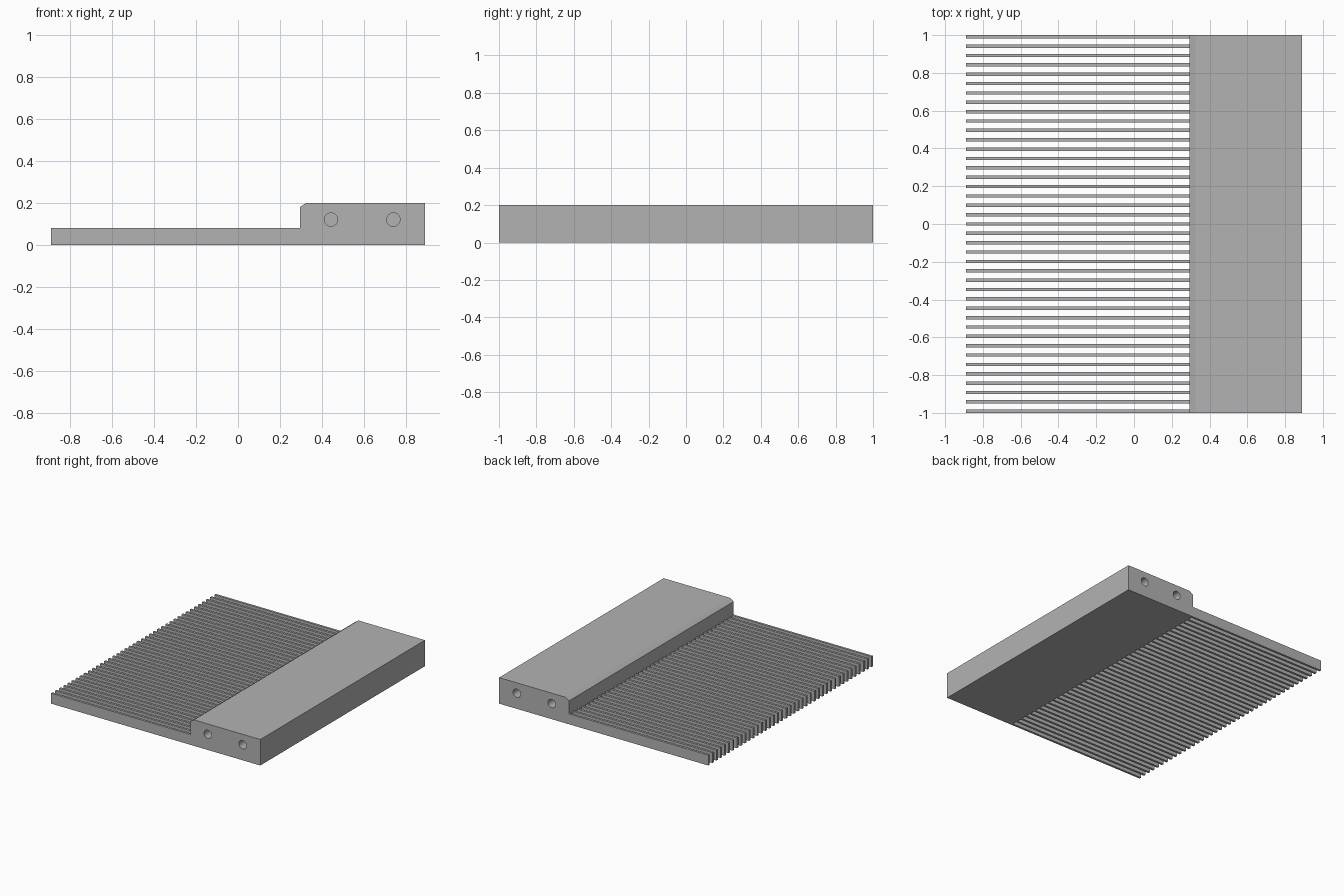
import bpy, bmesh, math
from mathutils import Matrix

cube = bpy.data.objects.get("Cube")
if cube:
    bpy.data.objects.remove(cube)

# Main dimensions
END_X, STEP_X = 0.89, 0.295
FIN_TOP, BLOCK_TOP = 0.08, 0.2
FIN_COUNT, FIN_WIDTH = 41, 0.0175
PITCH = (2 - FIN_WIDTH) / (FIN_COUNT - 1)

grey = bpy.data.materials.new("plain grey")
grey.use_nodes = True
colour = (0.45, 0.45, 0.45, 1)
grey.diffuse_color = colour
grey.node_tree.nodes["Principled BSDF"].inputs["Base Color"].default_value = colour


def make_object(name, bm):
    bmesh.ops.recalc_face_normals(bm, faces=bm.faces)
    mesh = bpy.data.meshes.new(name)
    bm.to_mesh(mesh)
    bm.free()
    mesh.materials.append(grey)
    obj = bpy.data.objects.new(name, mesh)
    bpy.context.collection.objects.link(obj)
    return obj


def cut(target, cutter):
    mod = target.modifiers.new(cutter.name, 'BOOLEAN')
    mod.operation = 'DIFFERENCE'
    mod.solver = 'EXACT'
    mod.object = cutter
    cutter.hide_render = True
    cutter.hide_viewport = True


# Comb body: stepped side profile with a chamfered block edge, extruded along y
profile = [(-END_X, 0), (END_X, 0), (END_X, BLOCK_TOP), (STEP_X + 0.03, BLOCK_TOP),
           (STEP_X, BLOCK_TOP - 0.02), (STEP_X, FIN_TOP), (-END_X, FIN_TOP)]
bm = bmesh.new()
face = bm.faces.new([bm.verts.new((x, -1, z)) for x, z in profile])
side = bmesh.ops.extrude_face_region(bm, geom=[face])
bmesh.ops.translate(bm, vec=(0, 2, 0),
                    verts=[v for v in side["geom"] if isinstance(v, bmesh.types.BMVert)])
body = make_object("comb_plate", bm)

# Slots between the fins
bm = bmesh.new()
for i in range(FIN_COUNT - 1):
    y = -1 + FIN_WIDTH / 2 + (i + 0.5) * PITCH
    size = (STEP_X + 1, PITCH - FIN_WIDTH, 0.2)
    place = Matrix.Translation(((STEP_X - 1) / 2, y, 0.05))
    bmesh.ops.create_cube(bm, size=1, matrix=place @ Matrix.Diagonal((*size, 1)))
cut(body, make_object("slot_cutter", bm))

# Blind mounting holes in both ends of the block
bm = bmesh.new()
for x in (0.443, 0.74):
    for y in (-1, 1):
        place = Matrix.Translation((x, y, 0.12)) @ Matrix.Rotation(math.pi / 2, 4, 'X')
        bmesh.ops.create_cone(bm, cap_ends=True, segments=32, radius1=0.032,
                              radius2=0.032, depth=0.4, matrix=place)
cut(body, make_object("hole_cutter", bm))

# Flat faces with smooth hole walls
bpy.ops.object.select_all(action='DESELECT')
body.select_set(True)
bpy.context.view_layer.objects.active = body
for name in [m.name for m in body.modifiers]:
    bpy.ops.object.modifier_apply(modifier=name)
bpy.ops.object.shade_smooth_by_angle(angle=math.radians(30))
